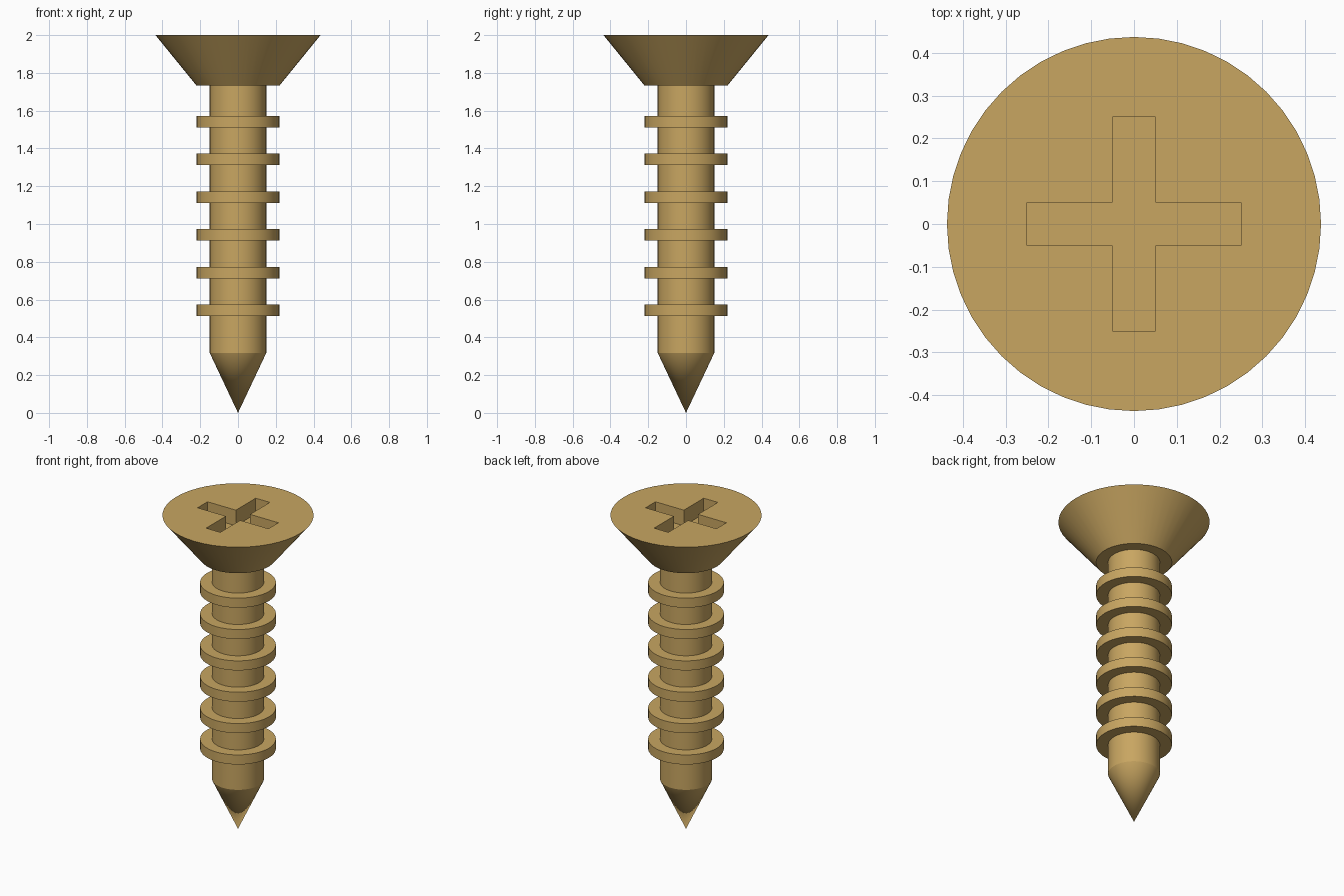
import bpy, bmesh, math

old = bpy.data.objects.get("Cube")
if old:
    bpy.data.objects.remove(old, do_unlink=True)

SIDES = 48
brass = bpy.data.materials.new("brass")
brass.use_nodes = True
colour = (0.58, 0.38, 0.12, 1)
brass.diffuse_color = colour
brass.node_tree.nodes["Principled BSDF"].inputs["Base Color"].default_value = colour


def add_object(name, bm):
    bmesh.ops.recalc_face_normals(bm, faces=bm.faces)
    mesh = bpy.data.meshes.new(name)
    bm.to_mesh(mesh)
    bm.free()
    mesh.materials.append(brass)
    obj = bpy.data.objects.new(name, mesh)
    bpy.context.collection.objects.link(obj)
    return obj


def cone(name, r_low, r_high, z_low, z_high):
    """Capped round part between two heights."""
    bm = bmesh.new()
    bmesh.ops.create_cone(bm, cap_ends=True, segments=SIDES, radius1=r_low,
                          radius2=r_high, depth=z_high - z_low)
    bmesh.ops.translate(bm, verts=bm.verts, vec=(0, 0, (z_low + z_high) / 2))
    return add_object(name, bm)


def smooth(obj):
    bpy.ops.object.select_all(action='DESELECT')
    obj.select_set(True)
    bpy.context.view_layer.objects.active = obj
    bpy.ops.object.shade_smooth_by_angle(angle=math.radians(25))


# Pointed tip, shaft and countersunk head
tip = cone("tip", 0, 0.15, 0, 0.318)
shaft = cone("shaft", 0.15, 0.15, 0.318, 1.735)
head = cone("head", 0.219, 0.437, 1.732, 2.0)

# Thread ridges
ridges = [cone(f"thread_ridge_{i + 1}", 0.219, 0.219, 0.512 + 0.2 * i, 0.573 + 0.2 * i)
          for i in range(6)]

# Cross-shaped drive recess cut into the head
HALF, REACH, DEPTH = 0.05, 0.25, 0.1
outline = []
for k in range(4):
    c, s = round(math.cos(k * math.pi / 2)), round(math.sin(k * math.pi / 2))
    for x, y in ((REACH, -HALF), (REACH, HALF), (HALF, HALF)):
        outline.append((c * x - s * y, s * x + c * y, 2 - DEPTH))
bm = bmesh.new()
base = bm.faces.new([bm.verts.new(p) for p in outline])
extruded = bmesh.ops.extrude_face_region(bm, geom=[base], use_keep_orig=True)
top_verts = [g for g in extruded["geom"] if isinstance(g, bmesh.types.BMVert)]
bmesh.ops.translate(bm, verts=top_verts, vec=(0, 0, 2 * DEPTH))
cutter = add_object("recess_cutter", bm)
cutter.hide_render = True

cut = head.modifiers.new("recess", 'BOOLEAN')
cut.operation = 'DIFFERENCE'
cut.solver = 'EXACT'
cut.object = cutter
bpy.context.view_layer.objects.active = head
bpy.ops.object.modifier_apply(modifier=cut.name)
bpy.data.objects.remove(cutter, do_unlink=True)

for part in [tip, shaft, head] + ridges:
    smooth(part)
